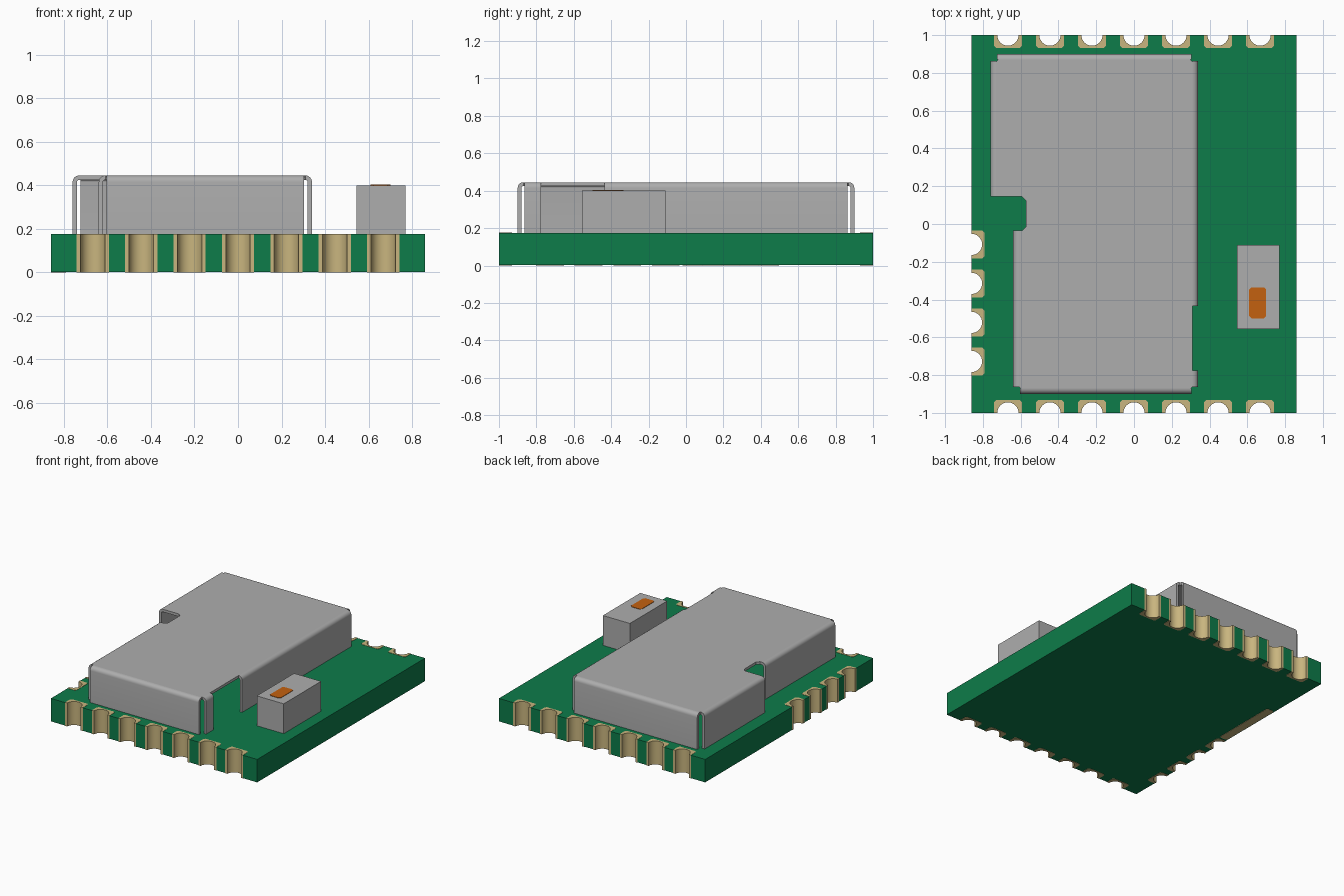
import bpy, bmesh
from math import sin, cos, pi
from mathutils import Vector

cube = bpy.data.objects.get("Cube")
if cube:
    bpy.data.objects.remove(cube, do_unlink=True)


def material(name, rgb):
    m = bpy.data.materials.new(name)
    m.use_nodes = True
    m.diffuse_color = (*rgb, 1)
    m.node_tree.nodes["Principled BSDF"].inputs["Base Color"].default_value = (*rgb, 1)
    return m


GREEN = material("board_green", (0.004, 0.20, 0.068))
GOLD = material("pad_gold", (0.58, 0.46, 0.21))
GREY = material("metal_grey", (0.42, 0.42, 0.42))
ORANGE = material("mark_orange", (0.55, 0.12, 0.005))


def sweep(name, ring, vec, mat):
    """Solid made by sweeping a closed ring of points along a vector."""
    bm = bmesh.new()
    face = bm.faces.new([bm.verts.new(p) for p in ring])
    out = bmesh.ops.extrude_face_region(bm, geom=[face], use_keep_orig=True)
    moved = [g for g in out["geom"] if isinstance(g, bmesh.types.BMVert)]
    bmesh.ops.translate(bm, verts=moved, vec=vec)
    bmesh.ops.recalc_face_normals(bm, faces=bm.faces)
    mesh = bpy.data.meshes.new(name)
    bm.to_mesh(mesh)
    bm.free()
    mesh.materials.append(mat)
    ob = bpy.data.objects.new(name, mesh)
    bpy.context.collection.objects.link(ob)
    bpy.ops.object.select_all(action="DESELECT")
    ob.select_set(True)
    bpy.context.view_layer.objects.active = ob
    bpy.ops.object.shade_smooth_by_angle(angle=pi / 6)
    return ob


def prism(name, pts, z0, z1, mat):
    return sweep(name, [(x, y, z0) for x, y in pts], (0, 0, z1 - z0), mat)


def chamfered(x0, x1, y0, y1, c):
    return [(x0 + c, y0), (x1 - c, y0), (x1, y0 + c), (x1, y1 - c),
            (x1 - c, y1), (x0 + c, y1), (x0, y1 - c), (x0, y0 + c)]


# Board edges: each maps (along, inward) to plan coordinates
W, BOARD_TOP = 0.86, 0.175
HALF, DEPTH, CUT, HOLE = 0.074, 0.069, 0.012, 0.056
row = [(i - 3) * 0.2225 for i in range(7)]
side_row = [0.108 + i * 0.2065 for i in range(4)]
edges = [
    ("front", lambda u, v: (u, v - 1), row, (-W, -1)),
    ("right_side", lambda u, v: (W - v, u), [], (W, -1)),
    ("back", lambda u, v: (-u, 1 - v), row, (W, 1)),
    ("left_side", lambda u, v: (v - W, -u), side_row, (-W, 1)),
]

# Edge pads with half-round holes, and the board outline that holds them
outline = []
for side, place, centres, corner in edges:
    outline.append(corner)
    for i, u in enumerate(centres):
        recess = [(u - HALF, 0), (u - HALF, DEPTH - CUT), (u - HALF + CUT, DEPTH),
                  (u + HALF - CUT, DEPTH), (u + HALF, DEPTH - CUT), (u + HALF, 0)]
        hole = [(u + HOLE * cos(pi * k / 16), HOLE * sin(pi * k / 16)) for k in range(17)]
        outline += [place(*p) for p in recess]
        prism(f"{side}_pad_{i + 1}", [place(*p) for p in recess + hole],
              0, BOARD_TOP + 0.002, GOLD)
prism("circuit_board", outline, 0.002, BOARD_TOP, GREEN)

# Contact pads on the underside
for i in range(5):
    y = 0.04 + i * 0.1
    prism(f"underside_pad_{i + 1}", chamfered(-W + 0.005, -W + DEPTH, y - 0.058, y + 0.058, CUT),
          0, 0.004, GOLD)

# Shield lid
TOP, THICK, BEND, GAP = 0.445, 0.02, 0.03, 0.036
LEFT, LOWER_LEFT, RIGHT, END = -0.76, -0.64, 0.34, 0.90
STEP_TOP, STEP_LOW, STEP_X, C = 0.145, -0.035, -0.573, 0.02
xl, xm, xr, ye, k = LEFT + BEND, LOWER_LEFT + BEND, RIGHT - BEND, END - BEND, 0.01
lid = [(xm + k, -ye), (xr - k, -ye), (xr, -ye + k), (xr, ye - k), (xr - k, ye),
       (xl + k, ye), (xl, ye - k), (xl, STEP_TOP), (STEP_X - C, STEP_TOP),
       (STEP_X, STEP_TOP - C), (STEP_X, STEP_LOW + C), (STEP_X - C, STEP_LOW),
       (xm, STEP_LOW), (xm, -ye + k)]
prism("shield_lid", lid, TOP - THICK, TOP, GREY)

# Shield walls, bent down from the lid
bend = [i * pi / 12 for i in range(7)]
wall = [(BEND * sin(a) - BEND, TOP - BEND + BEND * cos(a)) for a in bend]
wall += [(0, BOARD_TOP), (-THICK, BOARD_TOP)]
inner = BEND - THICK
wall += [(inner * sin(a) - BEND, TOP - BEND + inner * cos(a)) for a in reversed(bend)]


def shield_wall(name, start, end, outward):
    a, b, n = (Vector((*p, 0)) for p in (start, end, outward))
    sweep(name, [a + n * o + Vector((0, 0, z)) for o, z in wall], b - a, GREY)


e = END - GAP
shield_wall("shield_front_wall", (LOWER_LEFT + GAP, -END), (RIGHT - GAP, -END), (0, -1))
shield_wall("shield_back_wall", (LEFT + GAP, END), (RIGHT - GAP, END), (0, 1))
shield_wall("shield_wide_side_wall", (LEFT, STEP_TOP), (LEFT, e), (-1, 0))
shield_wall("shield_narrow_side_wall", (LOWER_LEFT, -e), (LOWER_LEFT, STEP_LOW), (-1, 0))
shield_wall("shield_long_side_wall", (RIGHT, -0.435), (RIGHT, e), (1, 0))
shield_wall("shield_short_side_wall", (RIGHT, -e), (RIGHT, -0.775), (1, 0))

# Small chip with its painted mark
prism("chip_block", [(0.545, -0.555), (0.77, -0.555), (0.77, -0.11), (0.545, -0.11)],
      BOARD_TOP, 0.40, GREY)
prism("chip_mark", chamfered(0.61, 0.70, -0.50, -0.335, 0.012), 0.40, 0.403, ORANGE)
